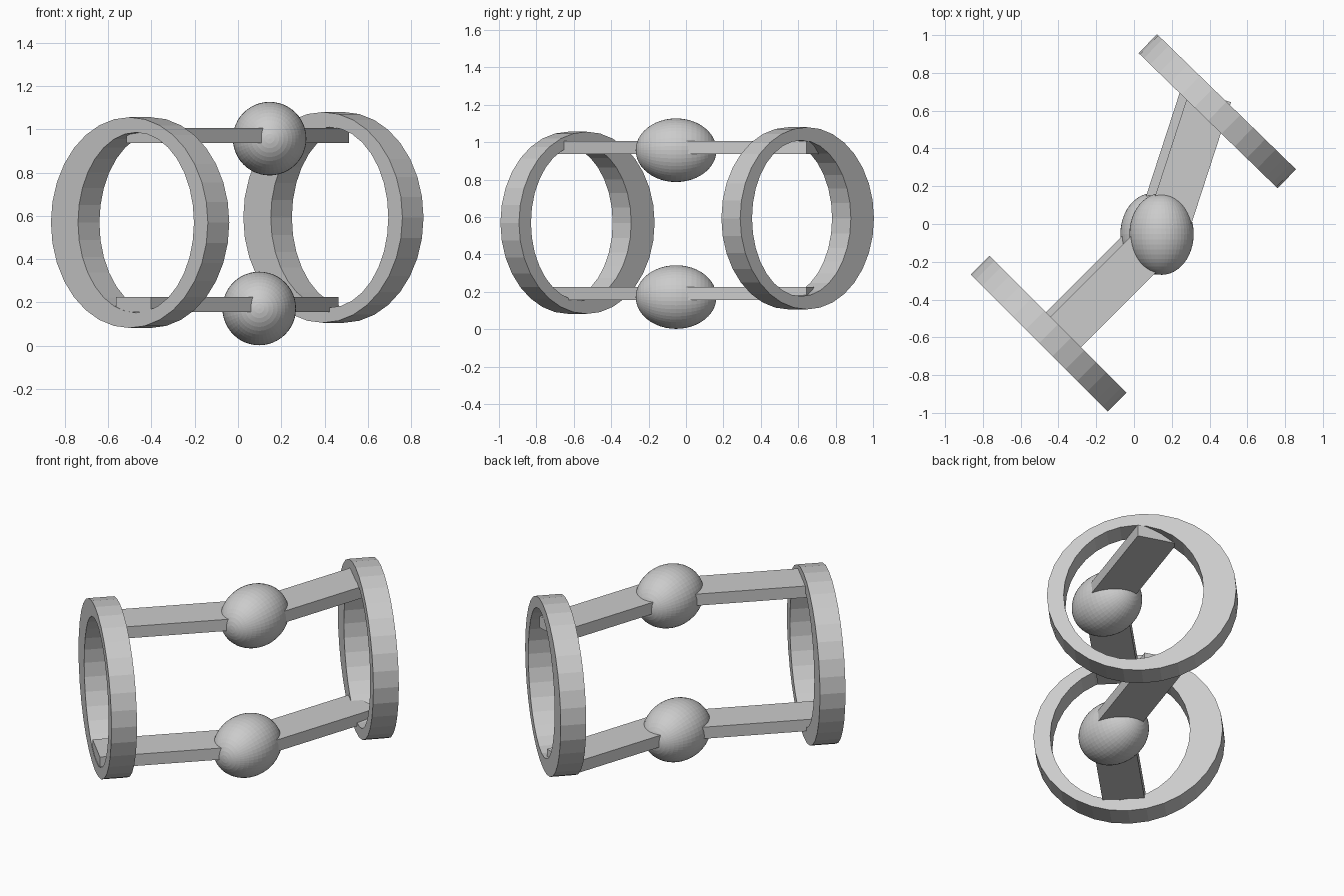
import bpy, bmesh
from math import sin, cos, pi, radians
from mathutils import Vector, Matrix

if "Cube" in bpy.data.objects:
    bpy.data.objects.remove(bpy.data.objects["Cube"])

UP = Vector((0, 0, 1))


def add_object(name, bm):
    bmesh.ops.recalc_face_normals(bm, faces=bm.faces[:])
    mesh = bpy.data.meshes.new(name)
    bm.to_mesh(mesh)
    bm.free()
    ob = bpy.data.objects.new(name, mesh)
    bpy.context.collection.objects.link(ob)
    return ob


def ring(name, centre, angle, segments=32):
    """Upright oval ring with an off-centre oval hole; angle is its heading in plan."""
    u = Vector((cos(radians(angle)), sin(radians(angle)), 0))
    axis = Vector((-u.y, u.x, 0))
    bm = bmesh.new()
    # loops: outer front, outer back, inner back, inner front
    section = [(0.513, 0.487, 0, -0.07), (0.513, 0.487, 0, 0.07),
               (0.379, 0.417, 0.043, 0.07), (0.379, 0.417, 0.043, -0.07)]
    loops = []
    for ru, rz, shift, depth in section:
        loops.append([bm.verts.new(Vector(centre) + u * (ru * cos(t) + shift)
                                   + UP * (rz * sin(t)) + axis * depth)
                      for t in (2 * pi * i / segments for i in range(segments))])
    for k in range(4):
        a, b = loops[k], loops[(k + 1) % 4]
        for i in range(segments):
            j = (i + 1) % segments
            bm.faces.new((a[i], a[j], b[j], b[i]))
    return add_object(name, bm)


def bar(name, start, end, width=0.228, height=0.069):
    """Flat rectangular bar between two points at the same height."""
    start, end = Vector(start), Vector(end)
    d = (end - start).normalized()
    side = Vector((-d.y, d.x, 0))
    basis = Matrix((d * (end - start).length, side * width, UP * height)).transposed()
    bm = bmesh.new()
    bmesh.ops.create_cube(bm, size=1,
                          matrix=Matrix.Translation((start + end) / 2) @ basis.to_4x4())
    return add_object(name, bm)


def joint(name, centre):
    """Ellipsoid with its poles along y."""
    m = (Matrix.Translation(centre) @ Matrix.Diagonal((0.17, 0.216, 0.17, 1))
         @ Matrix.Rotation(pi / 2, 4, 'X'))
    bm = bmesh.new()
    bmesh.ops.create_uvsphere(bm, u_segments=48, v_segments=24, radius=1, matrix=m)
    return add_object(name, bm)


# end rings
ring("front_ring", (-0.4525, -0.58, 0.569), -45)
ring("back_ring", (0.441, 0.597, 0.593), -44.2)

# upper and lower linkages: ellipsoid joint with two angled bars
for label, dx, joint_z, bar_z in (("upper", 0, 0.957, 0.971),
                                  ("lower", -0.048, 0.172, 0.191)):
    joint(label + "_joint", (0.146 + dx, -0.053, joint_z))
    bar(label + "_front_bar", (-0.435 + dx, -0.645, bar_z), (0.105 + dx, -0.105, bar_z))
    bar(label + "_back_bar", (0.166 + dx, -0.054, bar_z), (0.405 + dx, 0.68, bar_z))
